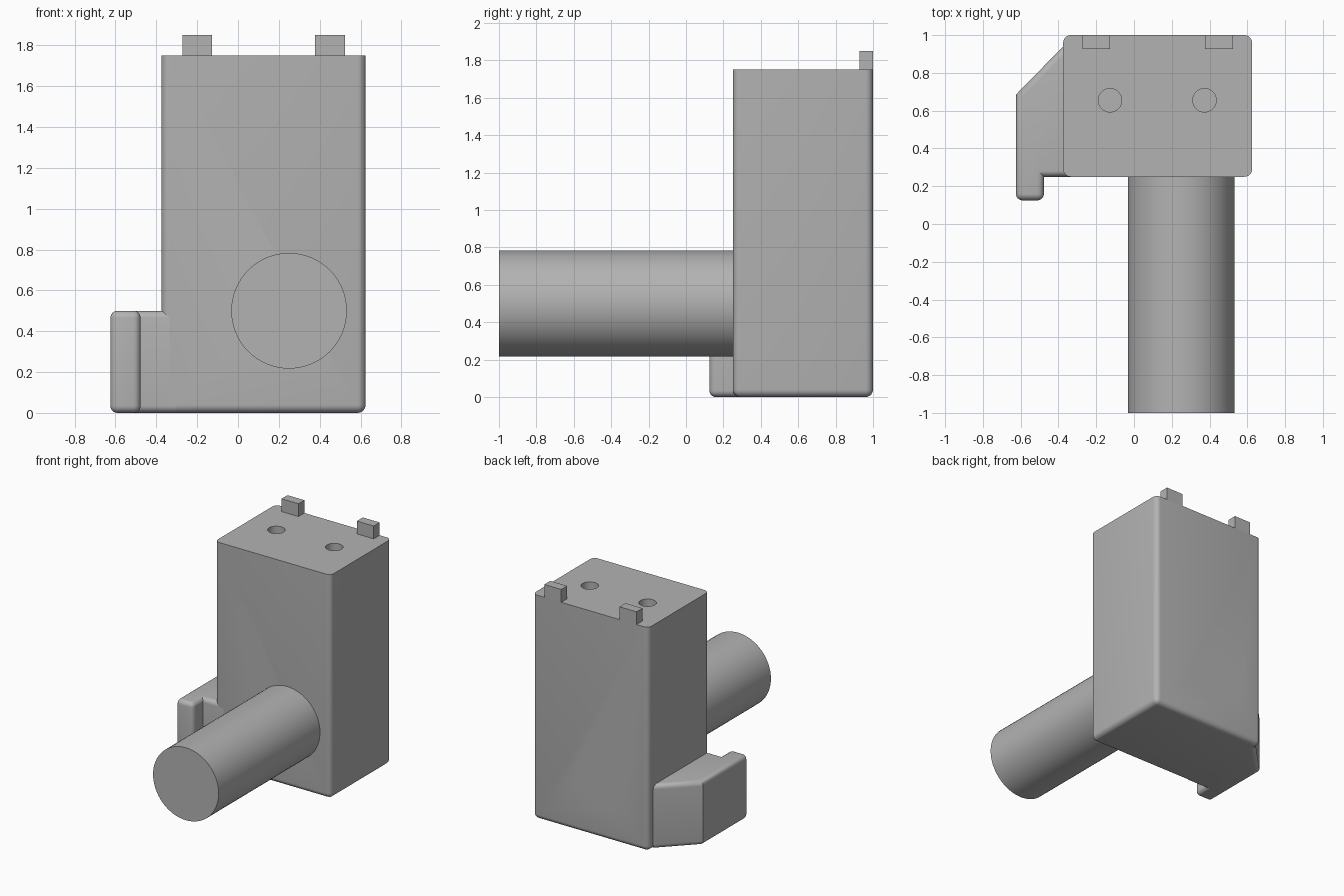
import bpy
import bmesh
from math import radians
from mathutils import Vector

cube = bpy.data.objects.get("Cube")
if cube:
    bpy.data.objects.remove(cube, do_unlink=True)

grey = bpy.data.materials.new("plain grey")
grey.use_nodes = True
grey.diffuse_color = (0.45, 0.45, 0.45, 1)
grey.node_tree.nodes["Principled BSDF"].inputs["Base Color"].default_value = grey.diffuse_color


def finish(name, bm):
    """Turn a bmesh into a named grey object."""
    bmesh.ops.recalc_face_normals(bm, faces=bm.faces)
    mesh = bpy.data.meshes.new(name)
    bm.to_mesh(mesh)
    bm.free()
    mesh.materials.append(grey)
    obj = bpy.data.objects.new(name, mesh)
    bpy.context.collection.objects.link(obj)
    return obj


def prism(name, outline, bottom, top, radius=0, rounded=None):
    """Extrude a plan outline and round the edges picked by a rule."""
    bm = bmesh.new()
    base = bm.faces.new([bm.verts.new((x, y, bottom)) for x, y in outline])
    extruded = bmesh.ops.extrude_face_region(bm, geom=[base])["geom"]
    for v in extruded:
        if isinstance(v, bmesh.types.BMVert):
            v.co.z = top
    bmesh.ops.recalc_face_normals(bm, faces=bm.faces)
    if rounded:
        edges = [e for e in bm.edges if rounded(e.verts[0].co, e.verts[1].co)]
        bmesh.ops.bevel(bm, geom=edges, offset=radius, segments=6,
                        profile=0.5, affect='EDGES', clamp_overlap=True)
    return finish(name, bm)


def rod(name, start, end, r1, r2):
    """Cylinder or cone between two points."""
    start, end = Vector(start), Vector(end)
    axis = end - start
    bm = bmesh.new()
    bmesh.ops.create_cone(bm, cap_ends=True, segments=64, radius1=r1,
                          radius2=r2, depth=axis.length)
    turn = axis.to_track_quat('Z', 'Y').to_matrix()
    for v in bm.verts:
        v.co = turn @ v.co + (start + end) / 2
    return finish(name, bm)


def drill(obj, cutters):
    bpy.context.view_layer.objects.active = obj
    for cutter in cutters:
        mod = obj.modifiers.new("hole", 'BOOLEAN')
        mod.object = cutter
        mod.operation = 'DIFFERENCE'
        mod.solver = 'EXACT'
        bpy.ops.object.modifier_apply(modifier=mod.name)


def rectangle(x0, x1, y0, y1):
    return [(x0, y0), (x1, y0), (x1, y1), (x0, y1)]


# Main block: every edge rounded except around the flat top
TOP = 1.75
body = prism("body", rectangle(-0.375, 0.625, 0.25, 1), 0, TOP, 0.04,
             lambda a, b: min(a.z, b.z) < 0.01)

# Round barrel on the front
barrel = rod("barrel", (0.25, -1, 0.5), (0.25, 0.25, 0.5), 0.283, 0.283)

# Side hook, sunk slightly into the block
SUNK = -0.3
plan = [(SUNK, 0.94), (-0.375, 0.94), (-0.625, 0.685), (-0.625, 0.125),
        (-0.477, 0.125), (-0.477, 0.25), (SUNK, 0.25)]


def hook_edge(a, b):
    if a.x == b.x and a.y == b.y:
        return a.y < 0.2
    return min(a.x, b.x) < SUNK - 0.01


hook = prism("side_hook", plan, 0, 0.5, 0.035, hook_edge)

# Two locating tabs along the back of the top
for side, x in (("right", -0.2), ("left", 0.45)):
    prism(side + "_tab", rectangle(x - 0.073, x + 0.073, 0.927, 1), TOP - 0.02, TOP + 0.1)

# Slanted bore with a countersink at the back, and two blind holes on top
front, back = Vector((0.338, -1, 0.553)), Vector((0.06, 1, 0.443))
axis = (back - front).normalized()
bore = rod("bore_cutter", front - axis * 0.1, back + axis * 0.1, 0.147, 0.147)
sink = rod("countersink_cutter", back - axis * 0.08, back + axis * 0.08, 0.147, 0.293)
pins = [rod("pin_hole_cutter", (x, 0.655, TOP - 0.4), (x, 0.655, TOP + 0.1), 0.062, 0.062)
        for x in (-0.127, 0.373)]
drill(body, [bore, sink] + pins)
drill(barrel, [bore])
for cutter in [bore, sink] + pins:
    bpy.data.objects.remove(cutter, do_unlink=True)

# Smooth the curved surfaces, keep corners crisp
for obj in (body, barrel, hook):
    bpy.ops.object.select_all(action='DESELECT')
    obj.select_set(True)
    bpy.context.view_layer.objects.active = obj
    bpy.ops.object.shade_smooth_by_angle(angle=radians(30))
